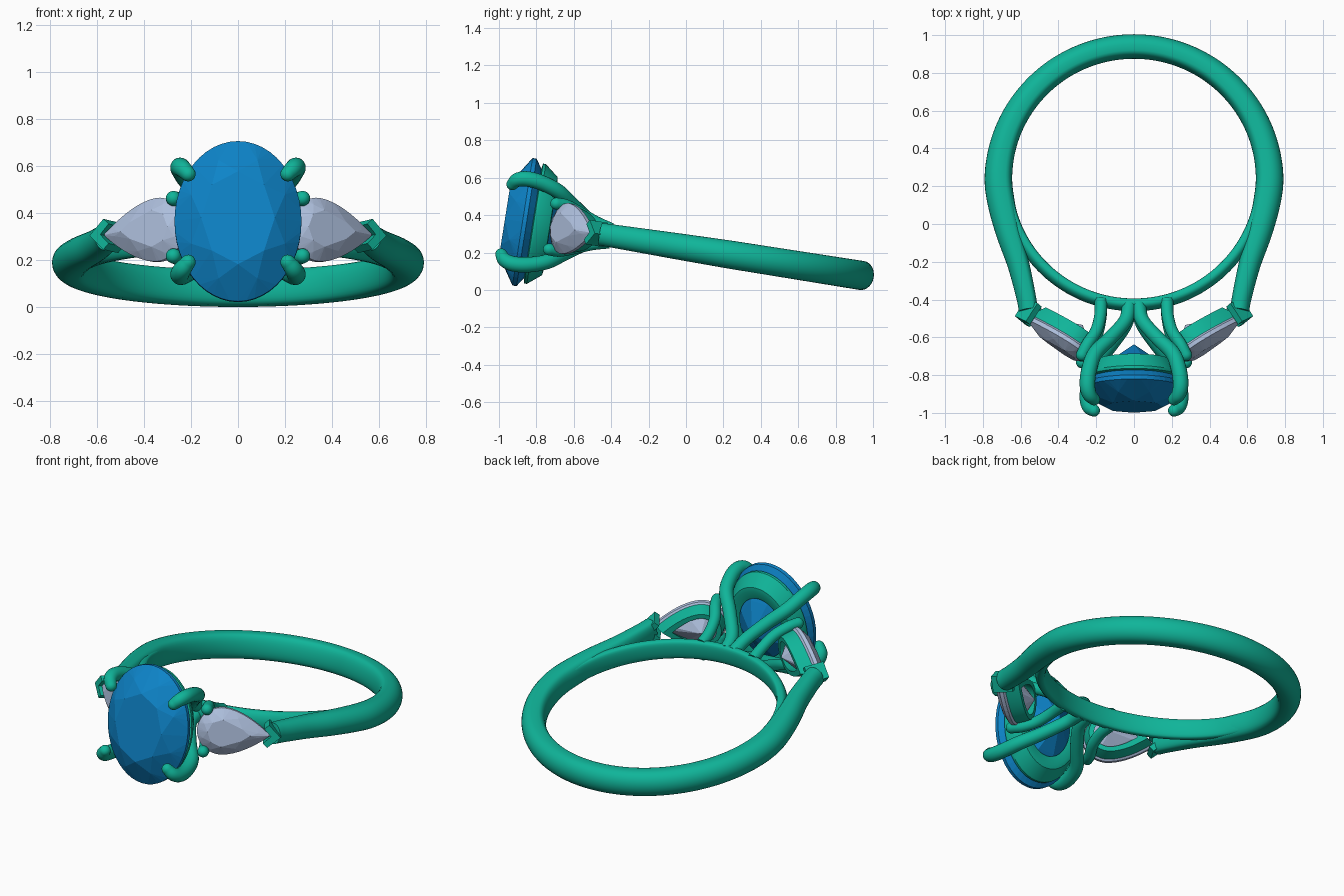
import bpy, bmesh
from math import sin, cos, pi, radians, sqrt
from mathutils import Vector, Matrix

if "Cube" in bpy.data.objects:
    bpy.data.objects.remove(bpy.data.objects["Cube"])

# the whole ring is modelled flat (hoop axis = z) and then leaned back 9 degrees
LEAN = Matrix.Translation((0, 0.24, 0.188)) @ Matrix.Rotation(radians(-9), 4, 'X')


def material(name, rgb):
    m = bpy.data.materials.new(name)
    m.diffuse_color = (*rgb, 1)
    m.use_nodes = True
    m.node_tree.nodes["Principled BSDF"].inputs["Base Color"].default_value = m.diffuse_color
    return m


METAL = material("green_metal", (0.005, 0.46, 0.32))
BLUE = material("blue_gem", (0.004, 0.23, 0.58))
PALE = material("pale_gem", (0.42, 0.52, 0.72))


def finish(name, bm, mat, smooth=None):
    bmesh.ops.recalc_face_normals(bm, faces=bm.faces)
    me = bpy.data.meshes.new(name)
    bm.to_mesh(me)
    bm.free()
    me.transform(LEAN)
    me.materials.append(mat)
    ob = bpy.data.objects.new(name, me)
    bpy.context.collection.objects.link(ob)
    if smooth:
        bpy.ops.object.select_all(action='DESELECT')
        ob.select_set(True)
        bpy.context.view_layer.objects.active = ob
        bpy.ops.object.shade_smooth_by_angle(angle=radians(smooth))
    return ob


def skin(bm, rings, caps=True, loop=False):
    """Bridge a list of point rings with quads."""
    vs = [[bm.verts.new(p) for p in r] for r in rings]
    n = len(vs[0])
    for k in range(len(vs) if loop else len(vs) - 1):
        a, b = vs[k], vs[(k + 1) % len(vs)]
        for i in range(n):
            bm.faces.new((a[i], a[(i + 1) % n], b[(i + 1) % n], b[i]))
    if caps and not loop:
        bm.faces.new(vs[0])
        bm.faces.new(vs[-1])


def spline(pts, sub):
    """Catmull-Rom through points of any dimension."""
    p = [Vector(q) for q in pts]
    p = [2 * p[0] - p[1]] + p + [2 * p[-1] - p[-2]]
    out = []
    for i in range(1, len(p) - 2):
        for s in range(sub):
            t = s / sub
            a, b, c, d = p[i - 1:i + 3]
            out.append(0.5 * (2 * b + (c - a) * t + (2 * a - 5 * b + 4 * c - d) * t * t
                              + (3 * b - a - 3 * c + d) * t ** 3))
    return out + [p[-2]]


def sweep(name, pts, sizes, sub=4, sides=20, flat=1.0, round_end=False):
    """Tube along pts; sizes = (in-plane, axial) half widths; flat < 1 squares the inner side."""
    path, size = spline(pts, sub), spline(sizes, sub)
    if round_end:
        d, e, s = (path[-1] - path[-2]).normalized(), path[-1], size[-1]
        for k in range(1, 6):
            f = k * pi / 2 / 5.3
            path.append(e + d * s[0] * sin(f))
            size.append(s * cos(f))
    rings = []
    for i, p in enumerate(path):
        t = (path[min(i + 1, len(path) - 1)] - path[max(i - 1, 0)]).normalized()
        side = t.cross(Vector((0, 0, 1))).normalized()
        up = side.cross(t)
        ring = []
        for j in range(sides):
            c, s = cos(2 * pi * j / sides), sin(2 * pi * j / sides)
            if c < -1e-6:
                c = -abs(c) ** flat
            ring.append(p + side * c * size[i][0] + up * s * size[i][1])
        rings.append(ring)
    bm = bmesh.new()
    skin(bm, rings)
    return finish(name, bm, METAL, 50)


def oval(t):
    return 0.27 * cos(t), 0.345 * sin(t)


def pear(t):
    c, s = cos(t), sin(t)
    if c < 0:
        return 0.14 * c, 0.137 * s
    return 0.27 * c, (1 if s >= 0 else -1) * 0.137 * (1 - c ** 1.7)


def level(outline, frame, k, h, n, off=0.0):
    return [frame @ Vector((*(k * q for q in outline(2 * pi * (i + off) / n)), h)) for i in range(n)]


def gem(name, outline, frame, crown, depth, mat):
    """Brilliant cut stone: convex hull of table, crown, girdle, pavilion and culet."""
    rows = [(0.58, crown, 8, 0), (0.8, crown * 0.62, 8, 0.5), (1, 0.01, 48, 0), (1, -0.012, 48, 0),
            (0.52, -depth * 0.58, 8, 0.5), (0.01, -depth, 4, 0)]
    bm = bmesh.new()
    for k, h, n, off in rows:
        for p in level(outline, frame, k, h, n, off):
            bm.verts.new(p)
    bmesh.ops.remove_doubles(bm, verts=bm.verts, dist=1e-4)
    res = bmesh.ops.convex_hull(bm, input=bm.verts)
    bmesh.ops.delete(bm, geom=[v for v in bm.verts if not v.link_faces], context='VERTS')
    return finish(name, bm, mat)


def basket(name, outline, frame, rows, sharp=35):
    """Tapered rail below a stone; rows = (scale, height) around its section."""
    bm = bmesh.new()
    skin(bm, [level(outline, frame, k, h, 56) for k, h in rows], loop=True)
    return finish(name, bm, METAL, sharp)


def axes(x, y, z, o):
    return Matrix((x, y, z)).transposed().to_4x4() if o is None else \
        Matrix.Translation(o) @ Matrix((x, y, z)).transposed().to_4x4()


# shank: round back, sides running straight on into the shoulders
shoulder = [((0.56, -0.705, 0), (0.050, 0.060)), ((0.572, -0.63, 0), (0.052, 0.062)),
            ((0.612, -0.46, 0), (0.058, 0.066)), ((0.665, -0.29, 0), (0.066, 0.070)),
            ((0.703, -0.13, 0), (0.072, 0.073))]
pts = [p for p, s in shoulder]
sizes = [s for p, s in shoulder]
for k in range(17):
    a = pi * k / 16
    thick = 0.073 - 0.009 * sin(a)
    r = 0.645 + thick
    pts.append((r * cos(a), r * sin(a), 0))
    sizes.append((thick, 0.075 + 0.003 * sin(a)))
pts += [(-p[0], p[1], 0) for p, s in reversed(shoulder)]
sizes += [s for p, s in reversed(shoulder)]
sweep("shank", pts, sizes, sub=5, sides=28, flat=0.45)

# thin front arc closing the finger hole
arc = [radians(-172 + 164 * k / 20) for k in range(21)]
sweep("front_band", [(0.677 * cos(a), 0.677 * sin(a), 0) for a in arc],
      [(0.032, 0.058)] * 21, sub=3, sides=24, flat=0.4)

# centre stone with its rail
head = axes(Vector((1, 0, 0)), Vector((0, 0, 1)), Vector((0, -1, 0)), Vector((0, -1.118, 0)))
gem("centre_stone", oval, head, 0.105, 0.228, BLUE)
basket("centre_rail", oval, head,
       [(0.86, -0.045), (0.94, -0.05), (0.94, -0.065), (0.77, -0.138), (0.70, -0.142), (0.55, -0.13)])

# four claws
claw = [(0.025, -0.68, 0.025), (0.045, -0.77, 0.06), (0.125, -0.875, 0.13), (0.205, -0.965, 0.19),
        (0.238, -1.06, 0.222), (0.247, -1.14, 0.23), (0.236, -1.19, 0.217), (0.212, -1.213, 0.19)]
claw_r = [(r, r) for r in (0.038, 0.037, 0.038, 0.040, 0.041, 0.041, 0.038, 0.032)]
small = [(0.175, -0.655, 0.035), (0.178, -0.74, 0.06), (0.20, -0.83, 0.095), (0.245, -0.905, 0.122),
         (0.275, -0.965, 0.124)]
small_r = [(r, r) for r in (0.034, 0.032, 0.032, 0.032, 0.032)]

for sx, side in ((1, "right"), (-1, "left")):
    for sz, row in ((1, "upper"), (-1, "lower")):
        flip = lambda ps: [(sx * x, y, sz * z) for x, y, z in ps]
        sweep(f"{side}_{row}_claw", flip(claw), claw_r, sub=6, round_end=True)
        sweep(f"{side}_{row}_small_claw", flip(small), small_r, sub=6, round_end=True)

    # pear side stone, pointing outwards and angled back along the finger
    c, s = cos(radians(33)), sin(radians(33))
    pf = axes(Vector((sx * c, s, 0)), Vector((0, 0, 1)), Vector((sx * s, -c, 0)),
              Vector((sx * 0.34, -0.89, 0)))
    gem(f"{side}_pear_stone", pear, pf, 0.052, 0.125, PALE)
    basket(f"{side}_pear_rail", pear, pf,
           [(0.82, -0.025), (0.93, -0.022), (0.88, -0.06), (0.80, -0.098), (0.60, -0.098)])

    # V-shaped tip guard
    vee = [(0.328, 0), (0.258, 0.066), (0.232, 0.042), (0.274, 0), (0.232, -0.042), (0.258, -0.066)]
    bm = bmesh.new()
    skin(bm, [[pf @ Vector((x, y, h)) for x, y in vee] for h in (-0.085, 0.03)])
    finish(f"{side}_tip_guard", bm, METAL)
